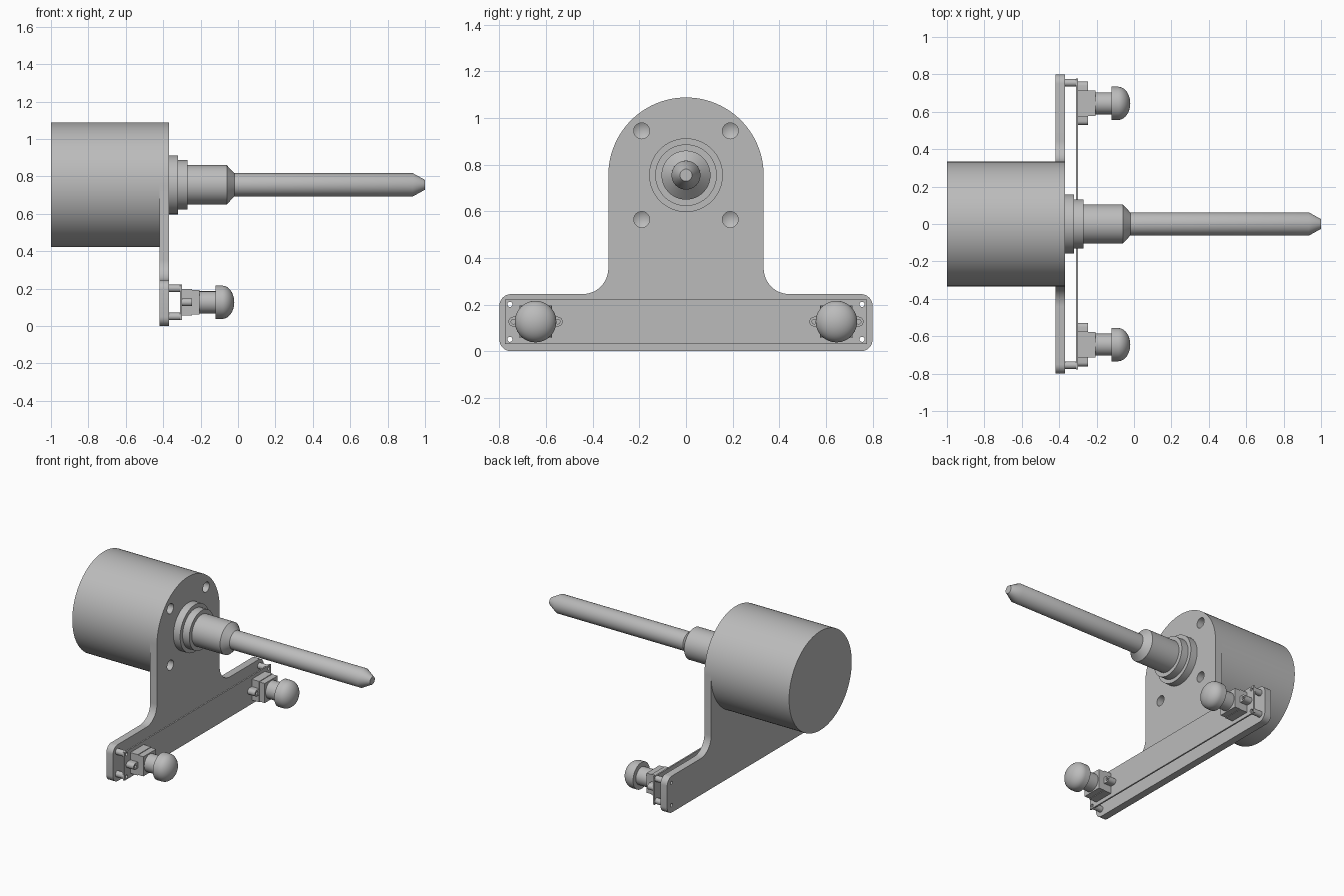
import bpy
import bmesh
from math import sin, cos, pi, radians

if "Cube" in bpy.data.objects:
    bpy.data.objects.remove(bpy.data.objects["Cube"], do_unlink=True)

GREY = (0.5, 0.5, 0.5, 1)
grey = bpy.data.materials.new("plain grey")
grey.use_nodes = True
grey.diffuse_color = GREY
grey.node_tree.nodes["Principled BSDF"].inputs["Base Color"].default_value = GREY

AXIS_Z = 0.755      # height of the shaft axis
BODY_R = 0.333      # motor radius and half width of the bracket column
PLATE_BACK, PLATE_FRONT = -0.42, -0.37
BOARD_BACK, BOARD_FRONT = -0.31, -0.30
BUTTON_Y, BUTTON_Z = 0.645, 0.127


def finish(name, bm):
    bmesh.ops.recalc_face_normals(bm, faces=bm.faces[:])
    mesh = bpy.data.meshes.new(name)
    bm.to_mesh(mesh)
    bm.free()
    mesh.materials.append(grey)
    ob = bpy.data.objects.new(name, mesh)
    bpy.context.collection.objects.link(ob)
    return ob


def select(ob):
    bpy.ops.object.select_all(action='DESELECT')
    ob.select_set(True)
    bpy.context.view_layer.objects.active = ob


def smooth(*obs):
    for ob in obs:
        select(ob)
        bpy.ops.object.shade_smooth_by_angle(angle=radians(30))


def add_lathe(bm, profile, y, z, n=48):
    """Revolve (x, radius) points about a line parallel to x."""
    rings = []
    for x, r in profile:
        if r == 0:
            rings.append([bm.verts.new((x, y, z))] * n)
        else:
            rings.append([bm.verts.new((x, y + r * cos(2 * pi * i / n), z + r * sin(2 * pi * i / n)))
                          for i in range(n)])
    for a, b in zip(rings, rings[1:]):
        for i in range(n):
            j = (i + 1) % n
            bm.faces.new(list(dict.fromkeys((a[i], a[j], b[j], b[i]))))
    for ring, (x, r) in ((rings[0], profile[0]), (rings[-1], profile[-1])):
        if r:
            bm.faces.new(ring)


def add_prism(bm, outline, x0, x1):
    """Extrude a (y, z) outline along x."""
    face = bm.faces.new([bm.verts.new((x0, y, z)) for y, z in outline])
    new = bmesh.ops.extrude_face_region(bm, geom=[face])["geom"]
    verts = [v for v in new if isinstance(v, bmesh.types.BMVert)]
    bmesh.ops.translate(bm, verts=verts, vec=(x1 - x0, 0, 0))


def arc(cy, cz, r, a0, a1, n=8):
    return [(cy + r * cos(radians(a0 + (a1 - a0) * i / n)),
             cz + r * sin(radians(a0 + (a1 - a0) * i / n))) for i in range(n + 1)]


def rectangle(y, z, hy, hz):
    return [(y - hy, z - hz), (y + hy, z - hz), (y + hy, z + hz), (y - hy, z + hz)]


def cut(ob, cutter):
    mod = ob.modifiers.new("holes", 'BOOLEAN')
    mod.operation = 'DIFFERENCE'
    mod.solver = 'EXACT'
    mod.object = cutter
    select(ob)
    bpy.ops.object.modifier_apply(modifier=mod.name)


# Motor housing
bm = bmesh.new()
add_lathe(bm, [(-1, BODY_R), (PLATE_BACK, BODY_R)], 0, AXIS_Z, 96)
motor = finish("motor_housing", bm)

# Bracket plate: rounded foot, filleted into an arched column
half = arc(0.75, 0.05, 0.05, -90, 0) + arc(0.75, 0.195, 0.05, 0, 90)
half += arc(BODY_R + 0.11, 0.355, 0.11, 270, 180, 12)
half += arc(0, AXIS_Z, BODY_R, 0, 90, 24)
bm = bmesh.new()
add_prism(bm, half + [(-y, z) for y, z in half[-2::-1]], PLATE_BACK, PLATE_FRONT)
bracket = finish("bracket_plate", bm)

# Circuit board strip
bm = bmesh.new()
add_prism(bm, rectangle(0, 0.126, 0.777, 0.095), BOARD_BACK, BOARD_FRONT)
board = finish("button_board", bm)

# Standoff tubes between bracket and board
corners = [(side * 0.755, z) for side in (-1, 1) for z in (0.051, 0.201)]
bm = bmesh.new()
for y, z in corners:
    add_lathe(bm, [(PLATE_FRONT, 0.02), (BOARD_BACK, 0.02)], y, z, 24)
standoffs = finish("standoffs", bm)

# Blind mounting holes with drill points, and narrow through holes
bm = bmesh.new()
for y in (-0.19, 0.19):
    for z in (AXIS_Z - 0.19, AXIS_Z + 0.19):
        add_lathe(bm, [(-0.46, 0), (-0.44, 0.034), (-0.34, 0.034)], y, z, 32)
mount_cutter = finish("mount_hole_cutter", bm)
bm = bmesh.new()
for y, z in corners:
    add_lathe(bm, [(-0.5, 0.011), (-0.25, 0.011)], y, z, 20)
screw_cutter = finish("screw_hole_cutter", bm)
for ob in (motor, bracket):
    cut(ob, mount_cutter)
for ob in (bracket, board, standoffs):
    cut(ob, screw_cutter)
for cutter in (mount_cutter, screw_cutter):
    bpy.data.objects.remove(cutter, do_unlink=True)

# Stepped collar and output shaft
bm = bmesh.new()
add_lathe(bm, [(PLATE_FRONT, 0.158), (-0.32, 0.158), (-0.32, 0.132), (-0.27, 0.132),
               (-0.27, 0.105), (-0.06, 0.105), (-0.02, 0.062)], 0, AXIS_Z, 64)
collar = finish("shaft_collar", bm)
bm = bmesh.new()
add_lathe(bm, [(-0.02, 0.062), (0.935, 0.062), (1, 0.026)], 0, AXIS_Z, 48)
shaft = finish("output_shaft", bm)
smooth(motor, bracket, board, standoffs, collar, shaft)

# Push buttons, one at each end of the board
for side, label in ((1, "left"), (-1, "right")):
    y, z = side * BUTTON_Y, BUTTON_Z
    bm = bmesh.new()
    add_prism(bm, rectangle(y, z, 0.07, 0.07), BOARD_FRONT, -0.245)
    add_prism(bm, rectangle(y, z, 0.068, 0.066), -0.245, -0.205)
    base = finish(label + "_button_base", bm)

    # Side lugs with a small bore
    bm = bmesh.new()
    for d in (-1, 1):
        lug = arc(y + d * 0.095, z, 0.021, -90, 90, 12)
        if d < 0:
            lug = [(2 * (y - 0.095) - a, b) for a, b in lug]
        inner = y + d * 0.065
        add_prism(bm, lug + [(inner, z + 0.021), (inner, z - 0.021)], BOARD_FRONT, -0.245)
    lugs = finish(label + "_button_lugs", bm)
    bm = bmesh.new()
    for d in (-1, 1):
        add_lathe(bm, [(-0.295, 0.01), (-0.2, 0.01)], y + d * 0.095, z, 16)
    bore = finish("lug_bore_cutter", bm)
    cut(lugs, bore)
    bpy.data.objects.remove(bore, do_unlink=True)

    # Stem and domed cap
    bm = bmesh.new()
    add_lathe(bm, [(-0.205, 0.059), (-0.12, 0.059)], y, z)
    stem = finish(label + "_button_stem", bm)
    dome = [(-0.085 + 0.065 * sin(t * pi / 20), 0.089 * cos(t * pi / 20)) for t in range(10)]
    bm = bmesh.new()
    add_lathe(bm, [(-0.12, 0.089)] + dome + [(-0.02, 0)], y, z)
    cap = finish(label + "_button_cap", bm)
    smooth(lugs, stem, cap)
